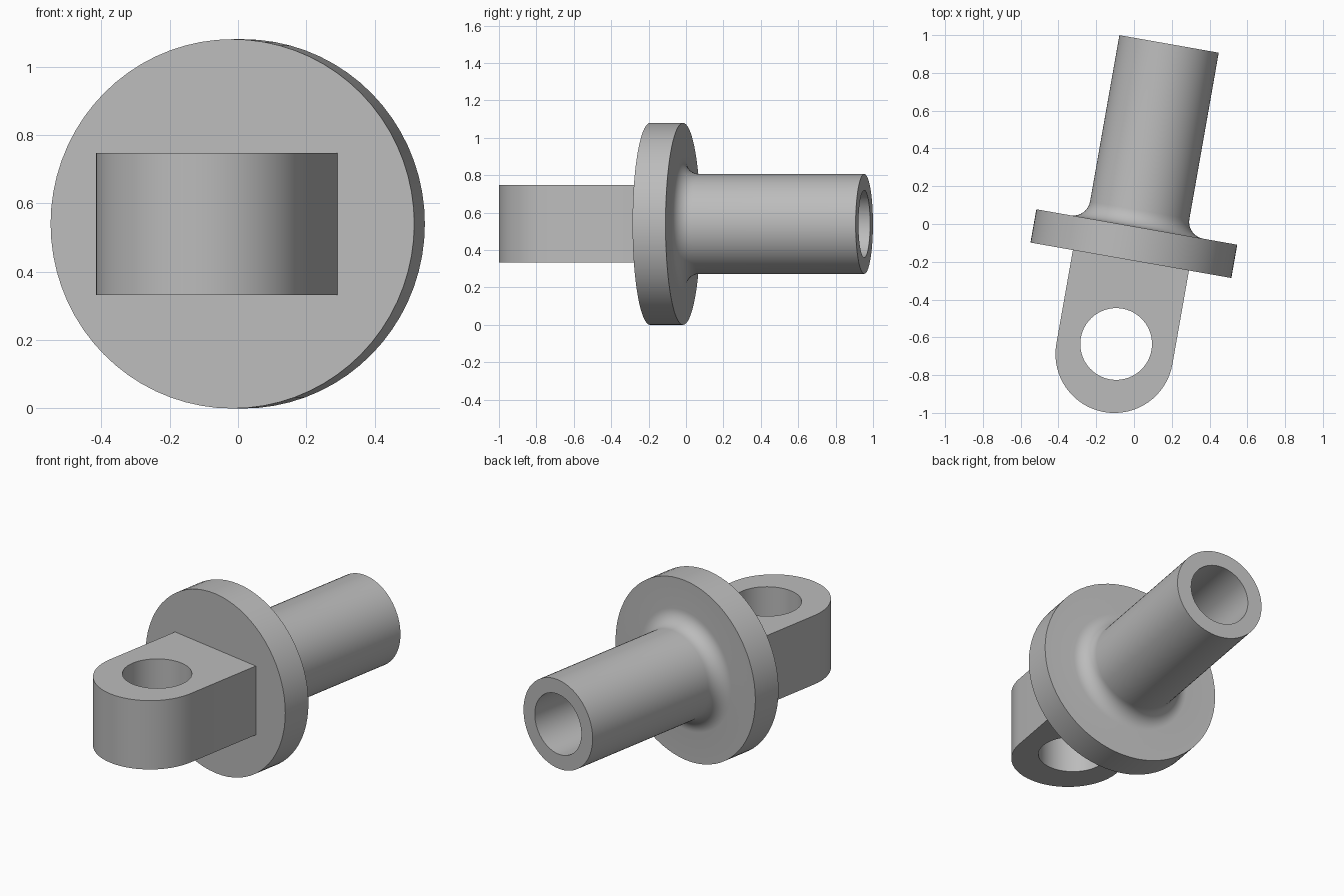
import bpy, bmesh, math
from mathutils import Matrix, Vector

cube = bpy.data.objects.get("Cube")
if cube:
    bpy.data.objects.remove(cube)

grey = bpy.data.materials.new("plain grey")
grey.use_nodes = True
colour = (0.5, 0.5, 0.5, 1)
grey.diffuse_color = colour
grey.node_tree.nodes["Principled BSDF"].inputs["Base Color"].default_value = colour

# Local y runs along the shaft axis, which is turned ten degrees
AXIS = Matrix.Translation((0.017, -0.003, 0.54)) @ Matrix.Rotation(math.radians(-10), 4, "Z")
FLANGE_FRONT, FLANGE_BACK, TIP = -0.192, -0.013, 0.971
SHAFT_R, BORE_R, FILLET = 0.267, 0.18, 0.09


def finish(name, bm):
    bmesh.ops.recalc_face_normals(bm, faces=bm.faces[:])
    mesh = bpy.data.meshes.new(name)
    bm.to_mesh(mesh)
    bm.free()
    mesh.materials.append(grey)
    obj = bpy.data.objects.new(name, mesh)
    bpy.context.collection.objects.link(obj)
    obj.matrix_world = AXIS
    bpy.ops.object.select_all(action="DESELECT")
    obj.select_set(True)
    bpy.context.view_layer.objects.active = obj
    bpy.ops.object.shade_smooth_by_angle(angle=math.radians(30))
    return obj


def arc(cx, cy, r, start, end, steps):
    angles = [math.radians(start + (end - start) * i / steps) for i in range(steps + 1)]
    return [(cx + r * math.cos(a), cy + r * math.sin(a)) for a in angles]


# Flange, filleted shaft and blind bore, turned from one profile (radius, axis)
profile = [(0, FLANGE_FRONT), (0.54, FLANGE_FRONT), (0.54, FLANGE_BACK)]
profile += arc(SHAFT_R + FILLET, FLANGE_BACK + FILLET, FILLET, 270, 180, 10)
profile += [(SHAFT_R, TIP), (BORE_R, TIP), (BORE_R, FLANGE_BACK), (0, FLANGE_BACK)]
bm = bmesh.new()
verts = [bm.verts.new((r, y, 0)) for r, y in profile]
edges = [bm.edges.new(pair) for pair in zip(verts, verts[1:])]
bmesh.ops.spin(bm, geom=verts + edges, cent=(0, 0, 0), axis=(0, 1, 0),
               angle=math.tau, steps=72, use_merge=True)
bmesh.ops.remove_doubles(bm, verts=bm.verts[:], dist=0.0001)
finish("flanged_shaft", bm)

# Round-ended lug with an upright pin hole
HALF_WIDTH, HALF_HEIGHT = 0.312, 0.2075
outline = arc(0, -0.696, HALF_WIDTH, 180, 360, 32)
outline += [(HALF_WIDTH, FLANGE_FRONT + 0.02), (-HALF_WIDTH, FLANGE_FRONT + 0.02)]
hole = arc(0, -0.642, 0.19, 0, 360, 48)[:-1]
bm = bmesh.new()
edges = []
for loop in (outline, hole):
    verts = [bm.verts.new((x, y, -HALF_HEIGHT)) for x, y in loop]
    edges += [bm.edges.new((v, verts[i - 1])) for i, v in enumerate(verts)]
bmesh.ops.triangle_fill(bm, edges=edges, use_beauty=True)
top = bmesh.ops.extrude_face_region(bm, geom=bm.faces[:])["geom"]
bmesh.ops.translate(bm, vec=Vector((0, 0, 2 * HALF_HEIGHT)),
                    verts=[v for v in top if isinstance(v, bmesh.types.BMVert)])
finish("pin_lug", bm)
